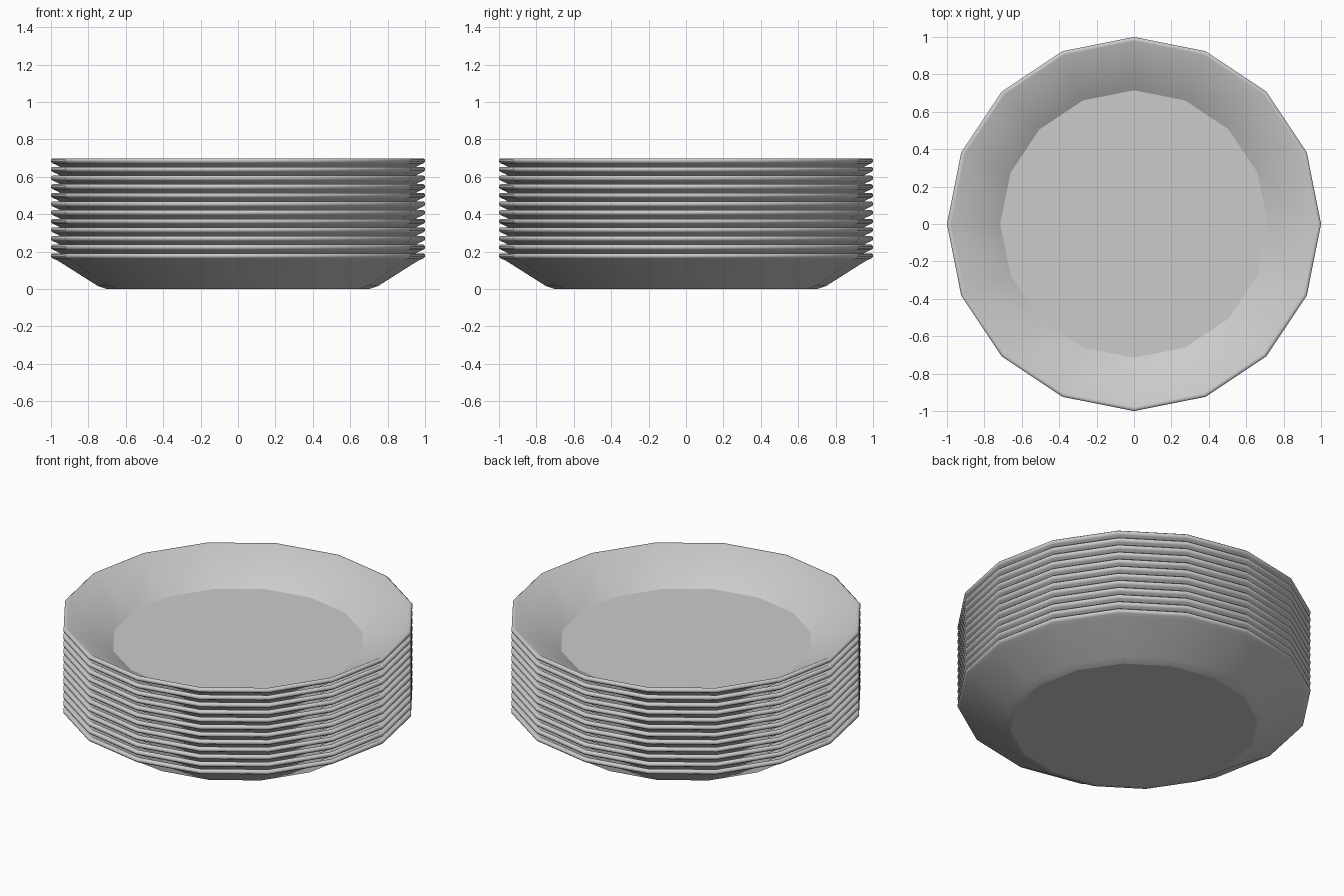
import bpy, bmesh, math

if "Cube" in bpy.data.objects:
    bpy.data.objects.remove(bpy.data.objects["Cube"])

SIDES = 16
COUNT = 12
STEP = 0.0462

# Half cross-section of one plate: underside, rolled rim, inside wall, floor
PROFILE = [(0.70, 0.0), (0.75, 0.017), (0.965, 0.153), (0.99, 0.164),
           (1.0, 0.172), (1.0, 0.184), (0.992, 0.191), (0.978, 0.190),
           (0.715, 0.03)]


def plate_mesh():
    bm = bmesh.new()
    rings = []
    for r, z in PROFILE:
        ring = []
        for i in range(SIDES):
            a = 2 * math.pi * i / SIDES
            ring.append(bm.verts.new((r * math.cos(a), r * math.sin(a), z)))
        rings.append(ring)
    for low, high in zip(rings, rings[1:]):
        for i in range(SIDES):
            j = (i + 1) % SIDES
            bm.faces.new((low[i], low[j], high[j], high[i])).smooth = True
    # Flat foot and flat eating surface
    bm.faces.new(rings[0][::-1])
    bm.faces.new(rings[-1])
    # Crisp edge around the floor and the foot
    for ring in (rings[0], rings[-1]):
        for i in range(SIDES):
            bm.edges.get((ring[i], ring[(i + 1) % SIDES])).smooth = False
    mesh = bpy.data.meshes.new("plate")
    bm.to_mesh(mesh)
    bm.free()
    return mesh


# Stack of identical plates
mesh = plate_mesh()
for n in range(COUNT):
    plate = bpy.data.objects.new(f"plate_{n + 1}", mesh)
    plate.location.z = n * STEP
    bpy.context.collection.objects.link(plate)
